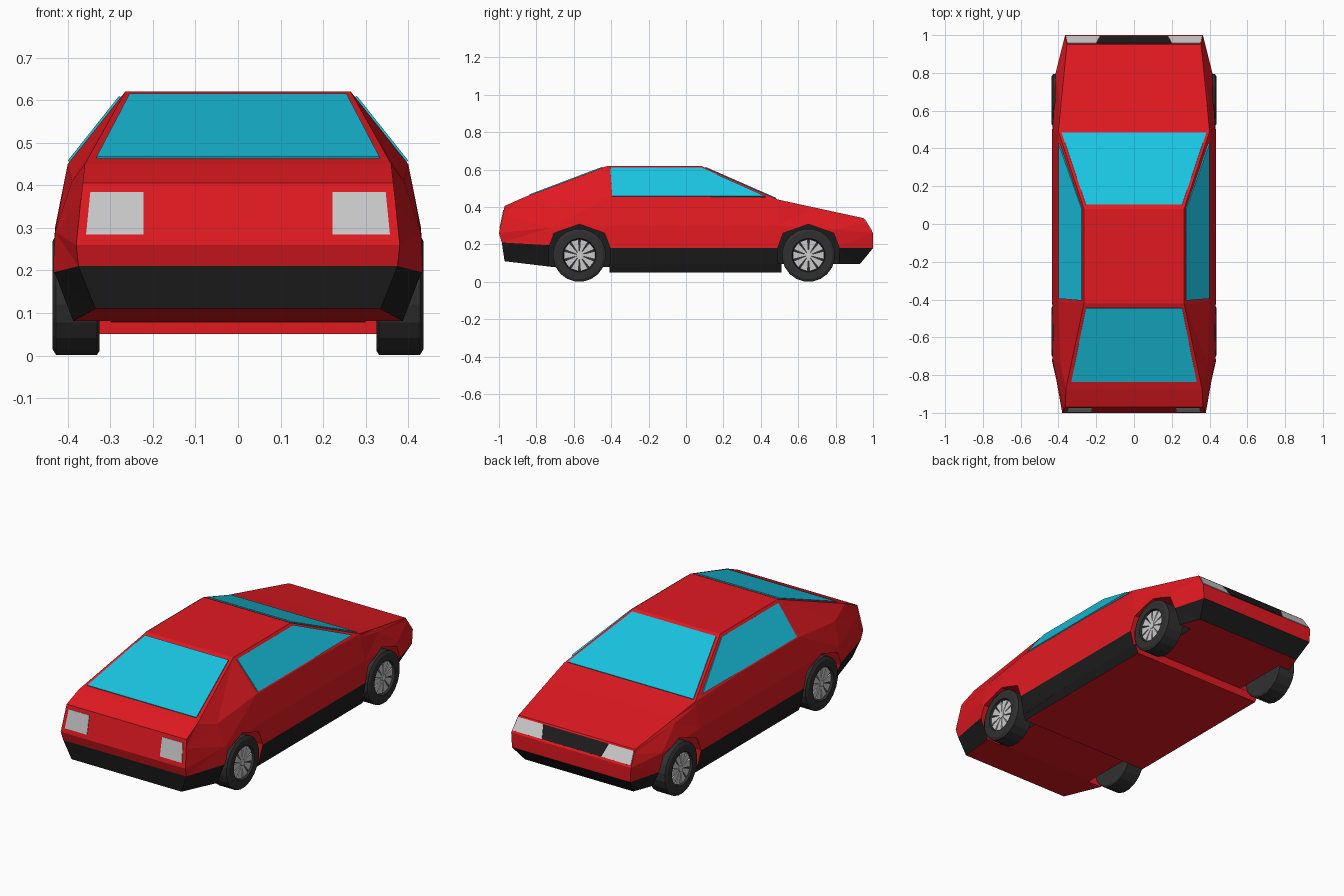
import bpy, bmesh
from math import cos, sin, pi
from mathutils import Vector

if "Cube" in bpy.data.objects:
    bpy.data.objects.remove(bpy.data.objects["Cube"])


def material(name, rgb):
    m = bpy.data.materials.new(name)
    m.diffuse_color = (*rgb, 1)
    m.use_nodes = True
    m.node_tree.nodes["Principled BSDF"].inputs["Base Color"].default_value = m.diffuse_color
    return m


RED = material("red_paint", (0.75, 0.01, 0.015))
BLACK = material("black_trim", (0.012, 0.012, 0.012))
RUBBER = material("rubber", (0.03, 0.03, 0.03))
GLASS = material("blue_glass", (0.01, 0.55, 0.75))
LAMP = material("lamp_grey", (0.55, 0.55, 0.55))


def finish(bm, name, mats, mirror=False):
    bmesh.ops.recalc_face_normals(bm, faces=bm.faces)
    me = bpy.data.meshes.new(name)
    bm.to_mesh(me)
    bm.free()
    ob = bpy.data.objects.new(name, me)
    bpy.context.collection.objects.link(ob)
    for m in mats:
        me.materials.append(m)
    if mirror:
        ob.modifiers.new("mirror", 'MIRROR').use_mirror_merge = False
    return ob


def loft(bm, stations, black):
    """Skin symmetric half-sections along y; strip number `black` gets trim."""
    n = len(stations[0])
    rings = [[bm.verts.new(p) for p in s] +
             [bm.verts.new((-x, y, z)) for x, y, z in reversed(s)] for s in stations]
    for a, b in zip(rings, rings[1:]):
        for k in range(2 * n):
            j = (k + 1) % (2 * n)
            f = bm.faces.new((a[k], a[j], b[j], b[k]))
            f.material_index = int(k in (black, 2 * n - 2 - black))
    return rings


def prism(bm, pts, shift):
    a = [bm.verts.new(p) for p in pts]
    b = [bm.verts.new(Vector(p) + Vector(shift)) for p in pts]
    bm.faces.new(a)
    bm.faces.new(b[::-1])
    for i in range(len(a)):
        j = (i + 1) % len(a)
        bm.faces.new((a[i], b[i], b[j], a[j]))


def panel(name, pts, mat, mirror=False, t=0.005):
    v = [Vector(p) for p in pts]
    nrm = (v[2] - v[0]).cross(v[3] - v[1]).normalized() * t
    bm = bmesh.new()
    prism(bm, [p - nrm for p in v], nrm * 2)
    return finish(bm, name, [mat], mirror)


# Body shell: roof edge, belt, waist, sill, bottom at each station
sections = [
    [(.365, -.97, .405), (.37, -.979, .36), (.38, -1, .26), (.375, -.985, .21), (.335, -.97, .11)],
    [(.36, -.87, .45), (.39, -.74, .41), (.43, -.72, .29), (.435, -.72, .195), (.39, -.72, .08)],
    [(.265, -.42, .62), (.40, -.41, .45), (.43, -.41, .30), (.435, -.41, .18), (.412, -.41, .078)],
    [(.265, .08, .62), (.40, .10, .45), (.43, .10, .30), (.435, .10, .18), (.417, .10, .095)],
    [(.400, .49, .44), (.405, .49, .42), (.43, .49, .30), (.435, .49, .18), (.417, .49, .095)],
    [(.385, .65, .405), (.395, .66, .385), (.415, .80, .28), (.415, .80, .18), (.38, .80, .095)],
    [(.355, .95, .34), (.358, .963, .32), (.365, 1, .26), (.36, 1, .18), (.33, .93, .095)],
]
bm = bmesh.new()
rings = loft(bm, sections, 3)
for r in (rings[0], rings[-1]):
    for k in range(4):
        bm.faces.new((r[k], r[k + 1], r[8 - k], r[9 - k])).material_index = int(k == 3)
bmesh.ops.triangulate(bm, faces=[f for f in bm.faces])
body = finish(bm, "body_shell", [RED, BLACK])

# Wheel arches cut from the shell
WHEELS = {"rear": -.57, "front": .655}
arch = [(-.16, -.02), (-.165, .18), (-.135, .26), (0, .308), (.135, .26), (.165, .18), (.16, -.02)]
bm = bmesh.new()
for y in WHEELS.values():
    for s in (1, -1):
        prism(bm, [(s * .30, y + a, z) for a, z in arch], (s * .3, 0, 0))
bm.normal_update()
for f in bm.faces:
    f.material_index = int(abs(f.normal.x) > .9)
cutter = finish(bm, "arch_cutter", [RED, BLACK])
cutter.hide_render = True
cut = body.modifiers.new("arches", 'BOOLEAN')
cut.operation, cut.solver, cut.object = 'DIFFERENCE', 'EXACT', cutter
bpy.context.view_layer.objects.active = body
bpy.ops.object.modifier_apply(modifier=cut.name)
bpy.data.objects.remove(cutter)

# Floor pan hanging below the doors
bm = bmesh.new()
for r in loft(bm, [[(.418, y, .097), (.40, y, .05)] for y in (-.41, .51)], 0):
    bm.faces.new(r)
finish(bm, "floor_pan", [RED, BLACK])

# Windows
panel("windscreen", [(-.255, .102, .610), (.255, .102, .610), (.383, .482, .4435), (-.383, .482, .4435)], GLASS)
panel("rear_window", [(-.255, -.445, .6105), (.255, -.445, .6105), (.332, -.835, .463), (-.332, -.835, .463)], GLASS)


def side(y, z):
    return (.265 + (.62 - z) * .794, y, z)


panel("side_window", [side(-.405, .607), side(.085, .607), side(.425, .455), side(-.395, .455)], GLASS, True)


# Lamps and grille
def nose(x, z):
    return (x, .95 + (.34 - z) * .625, z)


def tail(x, z):
    return (x, -1 + (z - .26) * .207, z)


panel("headlamp", [nose(.20, .332), nose(.352, .332), nose(.360, .27), nose(.18, .27)], LAMP, True, .003)
panel("grille", [nose(-.198, .332), nose(.198, .332), nose(.178, .27), nose(-.178, .27)], BLACK, False, .003)
panel("tail_lamp", [tail(.222, .384), tail(.347, .384), tail(.357, .284), tail(.222, .284)], LAMP, True, .003)

# Wheels: revolved tyre, dark dish, tapered spokes
tyre = [(.325, .085), (.325, .132), (.331, .142), (.428, .142), (.436, .128), (.436, .09), (.412, .084)]
N, HUB = 20, .142
for where, y0 in WHEELS.items():
    bm = bmesh.new()
    rows = [[bm.verts.new((x, y0 + r * cos(2 * pi * (i + .5) / N), HUB + r * sin(2 * pi * (i + .5) / N) * (HUB / .142)))
             for i in range(N)] for x, r in tyre]
    for a, b in zip(rows, rows[1:]):
        for i in range(N):
            j = (i + 1) % N
            bm.faces.new((a[i], a[j], b[j], b[i]))
    bm.faces.new(rows[0])
    bm.faces.new(rows[-1])
    finish(bm, where + "_tyre", [RUBBER], True)

    bm = bmesh.new()
    for k in range(10):
        a = 2 * pi * k / 10
        pts = [(r * cos(a) - w * sin(a), r * sin(a) + w * cos(a))
               for r, w in ((.012, -.004), (.083, -.021), (.083, .021), (.012, .004))]
        prism(bm, [(.408, y0 + u, HUB + v) for u, v in pts], (.018, 0, 0))
    prism(bm, [(.408, y0 + .018 * cos(pi * i / 5), HUB + .018 * sin(pi * i / 5)) for i in range(10)], (.022, 0, 0))
    finish(bm, where + "_wheel_spokes", [LAMP], True)
